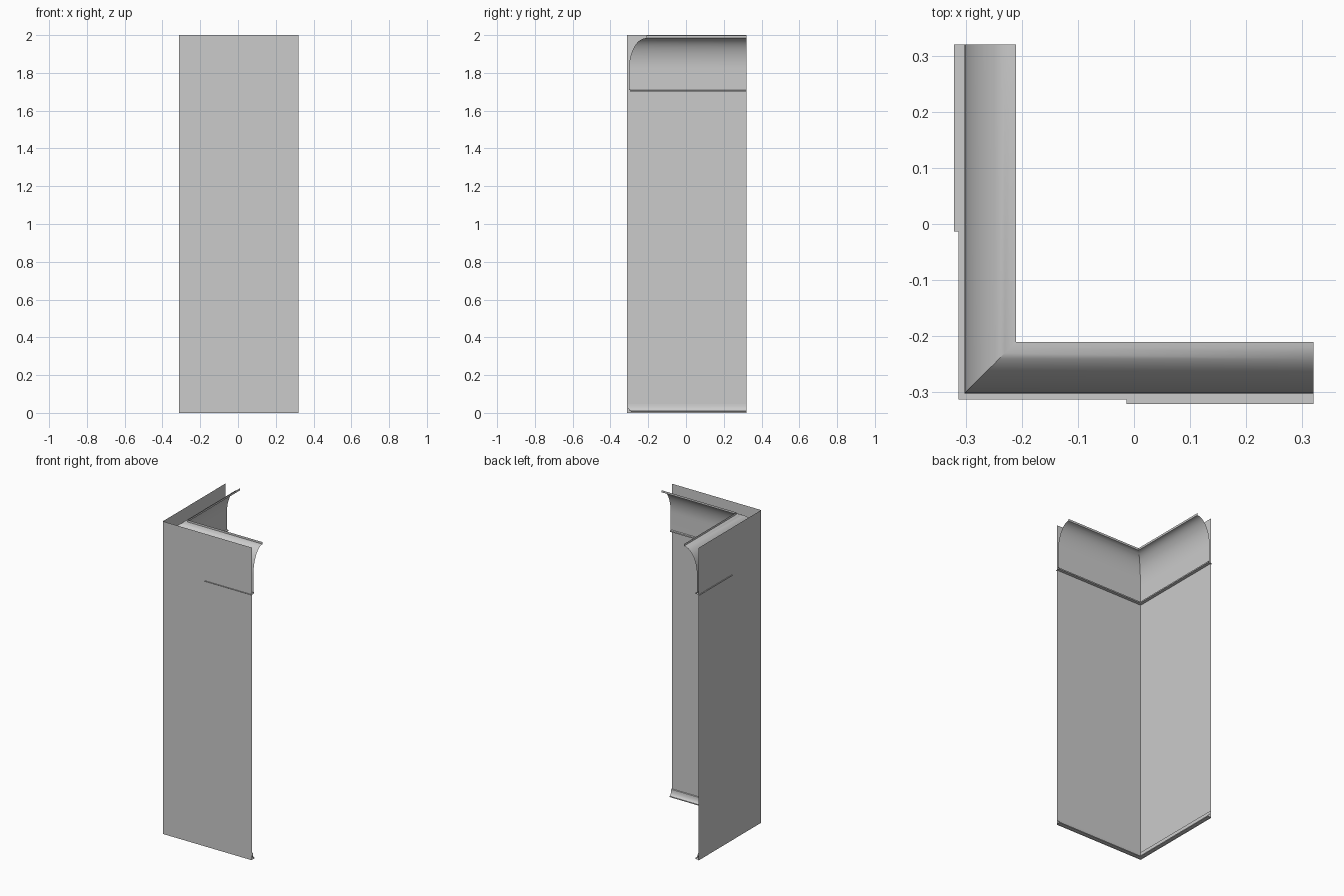
import bpy
import math

cube = bpy.data.objects.get("Cube")
if cube:
    bpy.data.objects.remove(cube, do_unlink=True)

END = 0.32       # free end of both walls
WALL = -0.313    # plane of both walls
COVE = -0.302    # foot of the cove
LIP = -0.21      # inner edge of the cove

grey = bpy.data.materials.new("plain grey")
grey.use_nodes = True
colour = (0.6, 0.6, 0.6, 1)
grey.diffuse_color = colour
grey.node_tree.nodes["Principled BSDF"].inputs["Base Color"].default_value = colour


def add_object(name, verts, faces):
    mesh = bpy.data.meshes.new(name)
    mesh.from_pydata(verts, [], faces)
    mesh.materials.append(grey)
    obj = bpy.data.objects.new(name, mesh)
    bpy.context.collection.objects.link(obj)
    return obj


def sweep(name, profile):
    """Run an (offset, height) profile along both walls with a mitred corner."""
    verts, faces = [], []
    for c, z in profile:
        verts += [(END, c, z), (c, c, z), (c, END, z)]
    for row in range(len(profile) - 1):
        for leg in (0, 1):
            a = row * 3 + leg
            faces.append((a, a + 1, a + 4, a + 3))
    return add_object(name, verts, faces)


def smooth(obj):
    bpy.ops.object.select_all(action="DESELECT")
    obj.select_set(True)
    bpy.context.view_layer.objects.active = obj
    bpy.ops.object.shade_smooth_by_angle(angle=math.radians(30))


# Two thin walls meeting at the corner, facing outwards
sweep("corner_walls", [(WALL, 2), (WALL, 0)])

# Cove at the top: foot bead, straight rise, quarter ellipse, upright lip
cove = [(WALL, 1.7), (-0.293, 1.7), (-0.293, 1.708), (COVE, 1.71)]
base, top, steps = 1.82, 1.984, 14
for i in range(steps + 1):
    t = math.pi / 2 * i / steps
    cove.append((LIP - (LIP - COVE) * math.cos(t),
                 base + (top - base) * math.sin(t)))
cove.append((LIP, 1.997))
smooth(sweep("cove_moulding", cove))

# Small flared skirting at the floor
skirting = [(WALL, 0.004), (-0.29, 0.004), (-0.29, 0.01)]
for i in range(7):
    t = math.pi / 2 * i / 6
    skirting.append((-0.29 - 0.018 * math.sin(t), 0.046 - 0.036 * math.cos(t)))
skirting.append((WALL, 0.048))
smooth(sweep("skirting", skirting))

# Thin ledges outside the far half of each wall, level with the cove foot
ledge = [(-0.013, -0.321), (END, -0.321), (END, WALL), (-0.013, WALL)]
add_object("front_ledge", [(x, y, 1.7) for x, y in ledge], [(0, 1, 2, 3)])
add_object("right_ledge", [(y, x, 1.7) for x, y in ledge], [(3, 2, 1, 0)])
